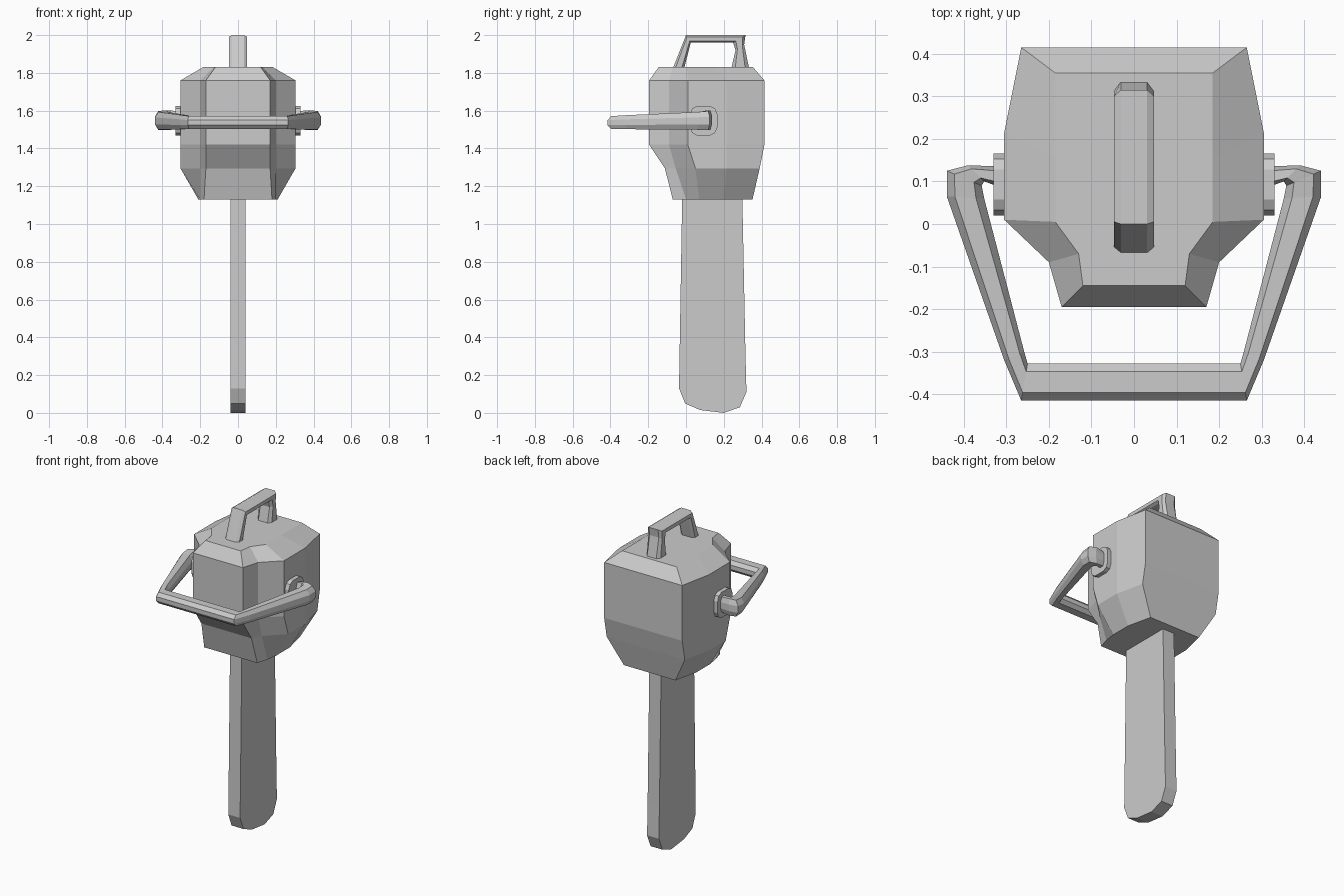
import bpy, bmesh

if "Cube" in bpy.data.objects:
    bpy.data.objects.remove(bpy.data.objects["Cube"])


def loft(name, rings):
    """Skin equal-length closed rings and cap both ends."""
    bm = bmesh.new()
    rows = [[bm.verts.new(p) for p in ring] for ring in rings]
    n = len(rows[0])
    for a, b in zip(rows, rows[1:]):
        for i in range(n):
            j = (i + 1) % n
            bm.faces.new((a[i], a[j], b[j], b[i]))
    bm.faces.new(rows[0])
    bm.faces.new(rows[-1])
    bmesh.ops.recalc_face_normals(bm, faces=bm.faces)
    mesh = bpy.data.meshes.new(name)
    bm.to_mesh(mesh)
    bm.free()
    ob = bpy.data.objects.new(name, mesh)
    bpy.context.collection.objects.link(ob)
    return ob


def section(outer, inner, half, flat):
    """Chamfered bar section: (u, v, w) points, w across the bar plane."""
    mix = lambda t: [o + (i - o) * t for o, i in zip(outer, inner)]
    prof = [(0, -flat), (0, flat), (.22, half), (.78, half),
            (1, flat), (1, -flat), (.78, -half), (.22, -half)]
    return [(*mix(t), w) for t, w in prof]


# Motor housing: mirrored half outlines stacked by height
main = [(.265, .415), (.305, .215), (.305, .01), (.2, -.09), (.17, -.195)]
levels = [
    (1.13, [(.175, .352), (.21, .2), (.21, .07), (.2, .0), (.18, -.07)]),
    (1.295, [(.265, .39), (.305, .215), (.305, .05), (.2, -.055), (.17, -.112)]),
    (1.42, main),
    (1.76, main),
    (1.83, [(.185, .355), (.185, .155), (.185, .005), (.13, -.07), (.12, -.145)]),
]
loft("motor_housing", [[(x, y, z) for x, y in half] +
                       [(-x, y, z) for x, y in reversed(half)]
                       for z, half in levels])

# Guide bar: flat profile extruded across x
bar = [(-.02, 1.15), (-.037, .13), (-.005, .05), (.075, .015), (.2, 0),
       (.285, .03), (.32, .11), (.315, .3), (.298, 1.15)]
loft("guide_bar", [[(x, y, z) for y, z in bar] for x in (-.04, .04)])

# Top handle: outer and inner edge points in the y-z plane
top = [((-.073, 1.815), (-.012, 1.815)), ((0, 2), (.025, 1.96)),
       ((.315, 2), (.25, 1.96)), ((.308, 1.95), (.262, 1.92)),
       ((.336, 1.815), (.238, 1.815))]
loft("top_handle", [[(w, y, z) for y, z, w in section(o, i, .047, .031)]
                    for o, i in top])

# Wrap-around front handle: outer and inner points in the x-y plane, centre z, half height
wrap = [((.31, .135), (.31, .085), 1.55, .045),
        ((.39, .138), (.352, .1), 1.55, .052),
        ((.44, .125), (.358, .09), 1.548, .05),
        ((.44, .065), (.352, .06), 1.546, .047),
        ((.305, -.32), (.258, -.3), 1.539, .037),
        ((.265, -.415), (.25, -.328), 1.537, .034)]
mirrored = [((-o[0], o[1]), (-i[0], i[1]), z, h) for o, i, z, h in reversed(wrap)]
loft("front_handle", [[(x, y, z + w) for x, y, w in section(o, i, h, h * .4)]
                      for o, i, z, h in wrap + mirrored])

# Rounded-square pivot mounts on both sides
mount = [(.073, .035), (.06, .065), (.035, .078)]
quarter = mount + [(-y, z) for y, z in reversed(mount)]
outline = quarter + [(-y, -z) for y, z in quarter]
for side, label in ((1, "right"), (-1, "left")):
    loft("handle_mount_" + label,
         [[(side * x, .093 + y, 1.547 + z) for y, z in outline] for x in (.28, .33)])
